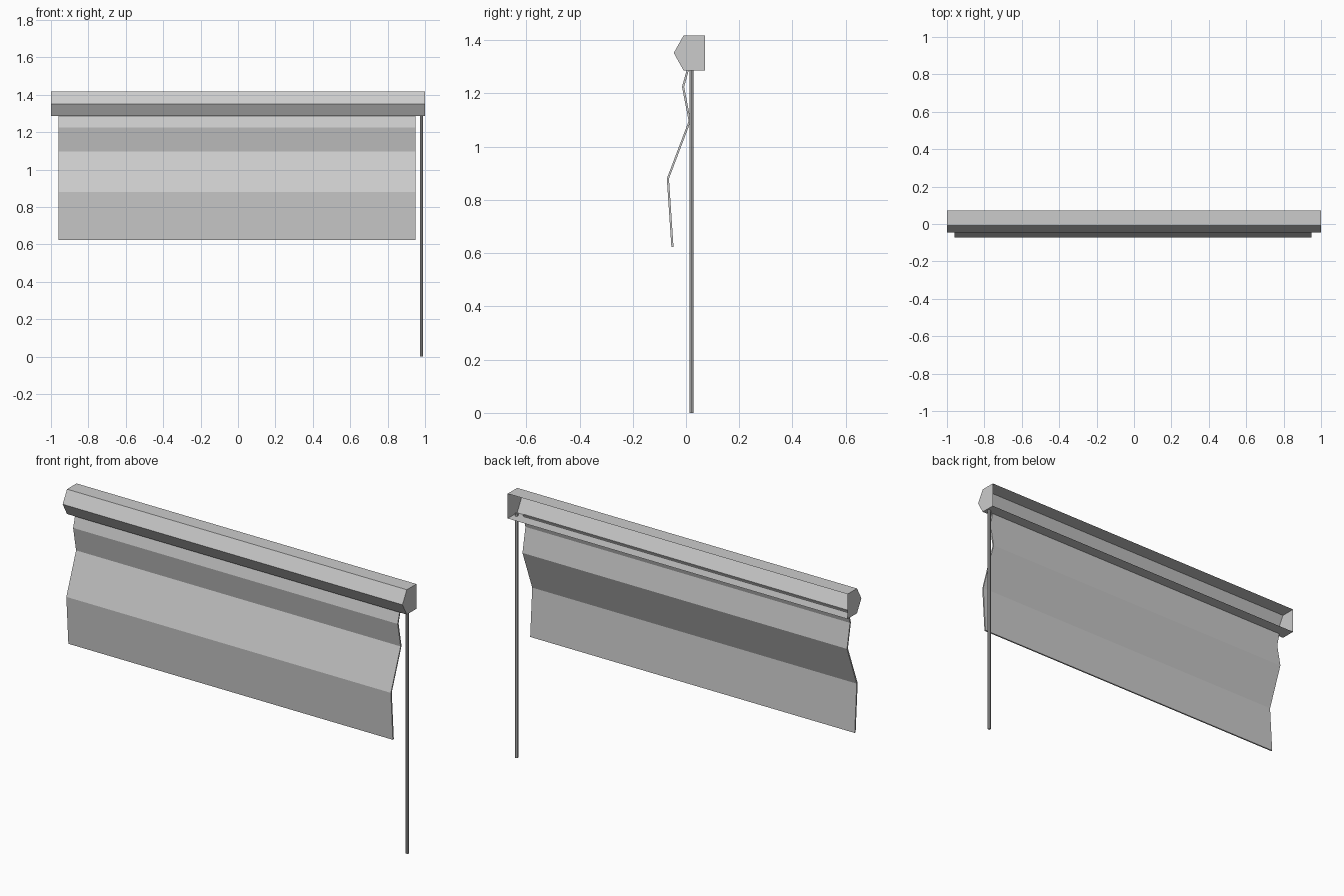
import bpy
import bmesh
from mathutils import Vector

cube = bpy.data.objects.get("Cube")
if cube:
    bpy.data.objects.remove(cube, do_unlink=True)

grey = bpy.data.materials.new("light_grey")
grey.use_nodes = True
colour = (0.6, 0.6, 0.6, 1)
grey.diffuse_color = colour
grey.node_tree.nodes["Principled BSDF"].inputs["Base Color"].default_value = colour


def finish(bm, name):
    mesh = bpy.data.meshes.new(name)
    bm.to_mesh(mesh)
    bm.free()
    mesh.materials.append(grey)
    obj = bpy.data.objects.new(name, mesh)
    bpy.context.collection.objects.link(obj)
    return obj


def sweep(bm, profile, x0, x1, closed):
    """Stretch a (y, z) profile along x; return both end rows."""
    left, right = [[bm.verts.new((x, y, z)) for y, z in profile] for x in (x0, x1)]
    count = len(profile)
    for i in range(count if closed else count - 1):
        j = (i + 1) % count
        bm.faces.new((left[i], right[i], right[j], left[j]))
    return left, right


# Headrail: thin five-sided casing, open at the back, with end caps
bm = bmesh.new()
rail = [(0.071, 1.286), (-0.009, 1.286), (-0.046, 1.352), (-0.009, 1.418), (0.071, 1.418)]
left, right = sweep(bm, rail, -1, 1, False)
bm.faces.new(left)
bm.faces.new(right[::-1])
bmesh.ops.recalc_face_normals(bm, faces=bm.faces)
if next(f for f in bm.faces if f.normal.x > 0.9 or f.normal.x < -0.9).calc_center_median().x * \
        next(f for f in bm.faces if abs(f.normal.x) > 0.9).normal.x < 0:
    bmesh.ops.reverse_faces(bm, faces=bm.faces)
finish(bm, "headrail")

# Folded blind: a zigzag sheet with a little thickness
path = [(0.009, 1.296), (-0.011, 1.225), (0.014, 1.096), (-0.068, 0.88), (-0.051, 0.624)]
half = 0.004
front = [(y - half, z) for y, z in path]
back = [(y + half, z) for y, z in path]
bm = bmesh.new()
left, right = sweep(bm, front + back[::-1], -0.96, 0.95, True)
last = len(left) - 1
for row in (left, right):
    for i in range(len(path) - 1):
        bm.faces.new((row[i], row[i + 1], row[last - i - 1], row[last - i]))
bmesh.ops.recalc_face_normals(bm, faces=bm.faces)
finish(bm, "blind_sheet")

# Control rod hanging at one end
bm = bmesh.new()
height = 1.298
bmesh.ops.create_cone(bm, cap_ends=True, segments=8, radius1=0.008, radius2=0.008, depth=height)
bmesh.ops.translate(bm, verts=bm.verts, vec=Vector((0.982, 0.021, height / 2)))
finish(bm, "control_rod")
